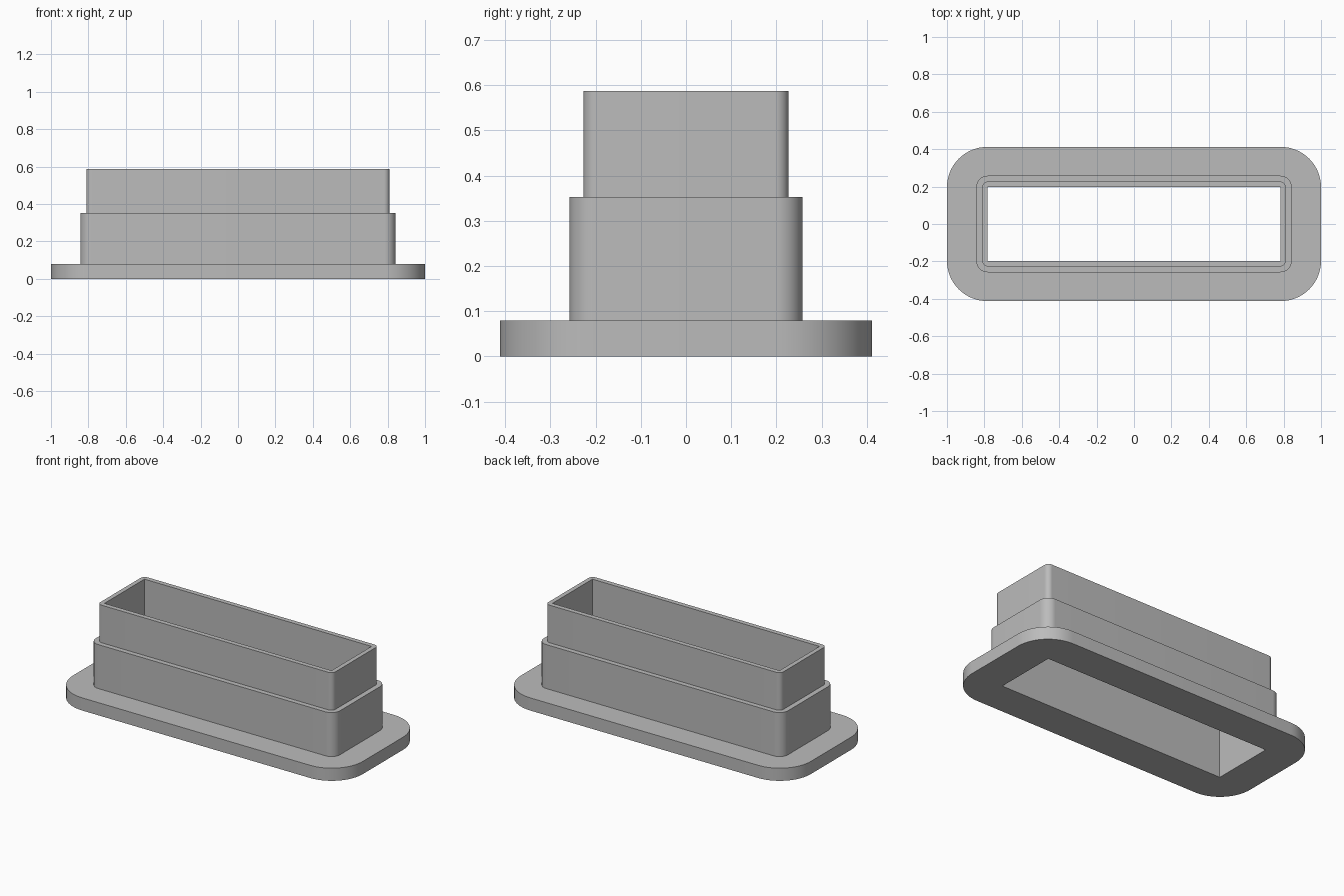
import bpy, bmesh
from math import radians, sin, cos, pi

cube = bpy.data.objects.get("Cube")
if cube:
    bpy.data.objects.remove(cube, do_unlink=True)

SEGMENTS = 16


def rounded_loop(bm, half_x, half_y, radius, z):
    """Ring of vertices around a rounded rectangle."""
    ring = []
    for corner, (sx, sy) in enumerate([(1, 1), (-1, 1), (-1, -1), (1, -1)]):
        for i in range(SEGMENTS + 1):
            a = (corner + i / SEGMENTS) * pi / 2
            ring.append(bm.verts.new((sx * (half_x - radius) + radius * cos(a),
                                      sy * (half_y - radius) + radius * sin(a), z)))
    return ring


def bridge(bm, lower, upper):
    count = len(lower)
    for i in range(count):
        j = (i + 1) % count
        bm.faces.new((lower[i], lower[j], upper[j], upper[i]))


# Half width, half depth and corner radius of each tier
flange = (1.0, 0.412, 0.215)
lower_collar = (0.843, 0.258, 0.06)
upper_collar = (0.811, 0.227, 0.03)
opening = (0.783, 0.197, 0.0)
flange_top, step, rim = 0.079, 0.353, 0.587

# Sleeve: up the stepped outside, over the rim and down the opening
bm = bmesh.new()
path = [(flange, 0), (flange, flange_top),
        (lower_collar, flange_top), (lower_collar, step),
        (upper_collar, step), (upper_collar, rim),
        (opening, rim), (opening, 0)]
rings = [rounded_loop(bm, *shape, z) for shape, z in path]
for k, ring in enumerate(rings):
    bridge(bm, ring, rings[(k + 1) % len(rings)])
bmesh.ops.remove_doubles(bm, verts=bm.verts, dist=0.0001)
bmesh.ops.recalc_face_normals(bm, faces=bm.faces)

mesh = bpy.data.meshes.new("flanged_sleeve")
bm.to_mesh(mesh)
bm.free()
sleeve = bpy.data.objects.new("flanged_sleeve", mesh)
bpy.context.collection.objects.link(sleeve)

# Plain grey finish
grey = bpy.data.materials.new("plain_grey")
grey.use_nodes = True
colour = (0.5, 0.5, 0.5, 1)
grey.diffuse_color = colour
grey.node_tree.nodes["Principled BSDF"].inputs["Base Color"].default_value = colour
mesh.materials.append(grey)

# Smooth corners, sharp edges
bpy.ops.object.select_all(action="DESELECT")
sleeve.select_set(True)
bpy.context.view_layer.objects.active = sleeve
bpy.ops.object.shade_smooth_by_angle(angle=radians(30))
